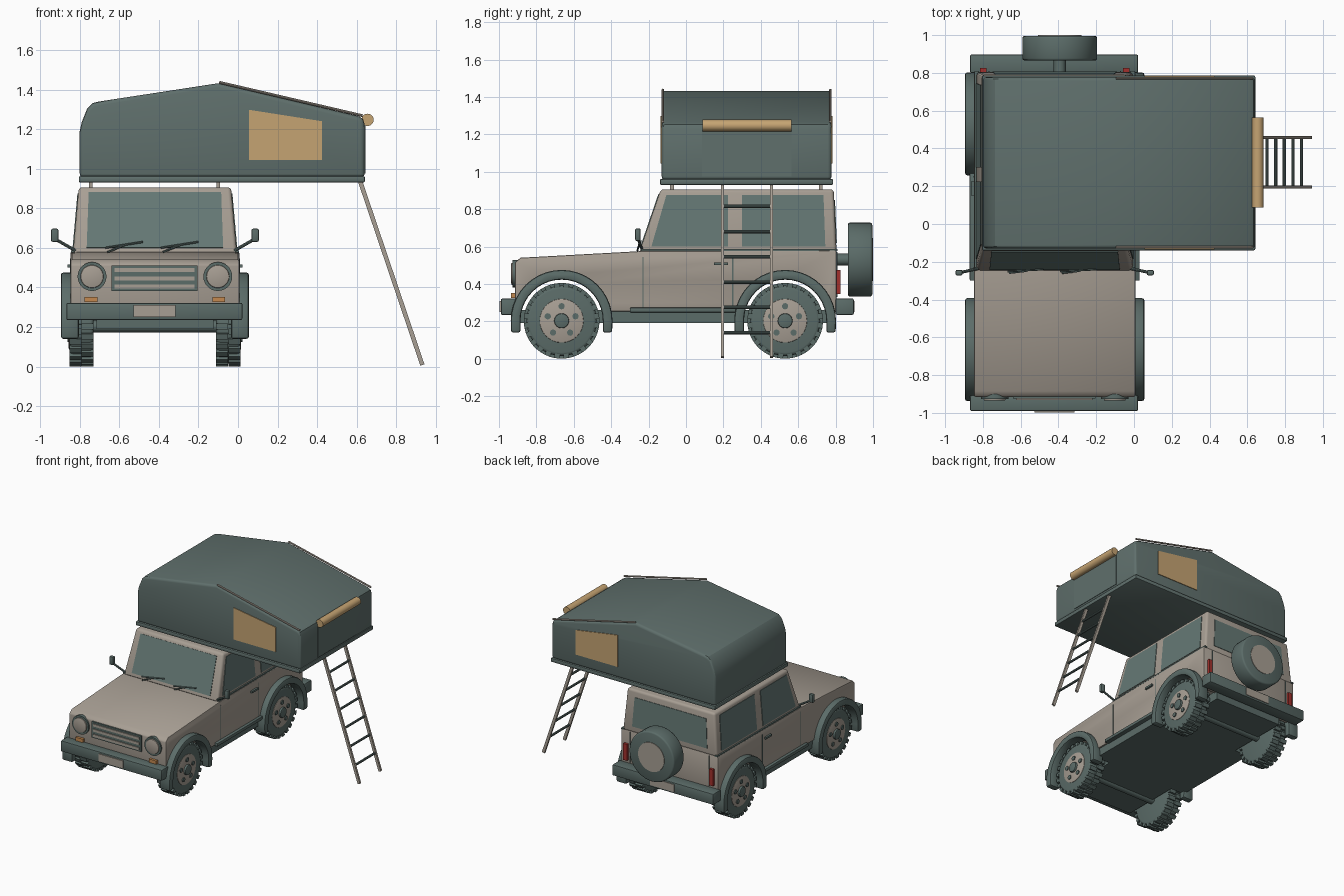
import bpy, bmesh, math
from mathutils import Vector, Matrix

if "Cube" in bpy.data.objects:
    bpy.data.objects.remove(bpy.data.objects["Cube"])

CX = -0.42  # centre line of the car


def mat(name, rgb):
    m = bpy.data.materials.new(name)
    m.diffuse_color = (*rgb, 1)
    m.use_nodes = True
    m.node_tree.nodes["Principled BSDF"].inputs["Base Color"].default_value = m.diffuse_color
    return m


BODY = mat("stone_paint", (0.39, 0.345, 0.295))
DARK = mat("dark_trim", (0.105, 0.15, 0.14))
TENT = mat("tent_shell", (0.115, 0.16, 0.15))
GLASS = mat("glass", (0.13, 0.19, 0.178))
SAND = mat("sand_fabric", (0.56, 0.37, 0.17))
RED = mat("red_lamp", (0.36, 0.03, 0.025))
AMBER = mat("amber_lamp", (0.55, 0.25, 0.08))


def finish(name, bm, m, bevel=0, segs=2, limit=40, smooth=35):
    bmesh.ops.recalc_face_normals(bm, faces=bm.faces)
    if bevel:
        es = [e for e in bm.edges if len(e.link_faces) == 2
              and e.calc_face_angle() > math.radians(limit)]
        bmesh.ops.bevel(bm, geom=es, offset=bevel, segments=segs,
                        profile=0.5, affect='EDGES', clamp_overlap=True)
    me = bpy.data.meshes.new(name)
    bm.to_mesh(me)
    bm.free()
    me.materials.append(m)
    for p in me.polygons:
        p.use_smooth = True
    me.set_sharp_from_angle(angle=math.radians(smooth))
    ob = bpy.data.objects.new(name, me)
    bpy.context.collection.objects.link(ob)
    return ob


def solid(name, pts, vec, m, **kw):
    """Extrude a polygon along a vector."""
    bm = bmesh.new()
    f = bm.faces.new([bm.verts.new(p) for p in pts])
    r = bmesh.ops.extrude_face_region(bm, geom=[f], use_keep_orig=True)
    vs = [g for g in r['geom'] if isinstance(g, bmesh.types.BMVert)]
    bmesh.ops.translate(bm, vec=Vector(vec), verts=vs)
    return finish(name, bm, m, **kw)


def plate(name, pts, m, t=0.008):
    """Thin plate centred on a flat polygon."""
    p = [Vector(q) for q in pts]
    n = (p[1] - p[0]).cross(p[2] - p[0]).normalized()
    return solid(name, [q - n * t / 2 for q in p], n * t, m)


def box(name, x, y, z, m, **kw):
    return solid(name, [(x[0], y[0], z[0]), (x[1], y[0], z[0]), (x[1], y[1], z[0]), (x[0], y[1], z[0])],
                 (0, 0, z[1] - z[0]), m, **kw)


def rod(name, a, b, r, m, sides=12, **kw):
    a, b = Vector(a), Vector(b)
    d = b - a
    bm = bmesh.new()
    mx = Matrix.Translation((a + b) / 2) @ d.to_track_quat('Z', 'Y').to_matrix().to_4x4()
    bmesh.ops.create_cone(bm, cap_ends=True, segments=sides, radius1=r, radius2=r,
                          depth=d.length, matrix=mx)
    return finish(name, bm, m, **kw)


def arc(cy, cz, r, a0, a1, n):
    return [(cy + r * math.cos(math.radians(a0 + (a1 - a0) * i / n)),
             cz + r * math.sin(math.radians(a0 + (a1 - a0) * i / n))) for i in range(n + 1)]


AXLES = {"front": -0.665, "rear": 0.53}
WZ = 0.203

# Lower body with open wheel arches
prof = [(-0.915, 0.25), (-0.915, 0.515), (-0.885, 0.54), (-0.25, 0.575), (0.805, 0.58), (0.805, 0.25)]
for cy in (AXLES["rear"], AXLES["front"]):
    prof += arc(cy, WZ, 0.235, 12, 168, 14)
solid("lower_body", [(CX - 0.427, y, z) for y, z in prof], (0.854, 0, 0), BODY, bevel=0.008)

# Cabin
bm = bmesh.new()
rings = []
for z, y0, y1, h in ((0.57, -0.25, 0.805, 0.415), (0.906, -0.135, 0.79, 0.385)):
    rings.append([bm.verts.new((CX + x, y, z)) for x, y in ((-h, y0), (h, y0), (h, y1), (-h, y1))])
bm.faces.new(rings[0])
bm.faces.new(rings[1])
for i in range(4):
    j = (i + 1) % 4
    bm.faces.new((rings[0][i], rings[0][j], rings[1][j], rings[1][i]))
finish("cabin", bm, BODY, bevel=0.018, segs=3)


def side_x(z):
    return 0.415 - (z - 0.57) * 0.03 / 0.336


def front_y(z):
    return -0.25 + (z - 0.57) * 0.115 / 0.336


def rear_y(z):
    return 0.805 - (z - 0.57) * 0.015 / 0.336


# Windscreen, rear window and wipers
plate("windscreen", [(CX + x, front_y(z), z) for x, z in
                     ((-0.345, 0.6), (0.345, 0.6), (0.335, 0.88), (-0.335, 0.88))], GLASS)
plate("rear_window", [(CX + x, rear_y(z), z) for x, z in
                      ((-0.33, 0.62), (0.33, 0.62), (0.315, 0.85), (-0.315, 0.85))], GLASS)
for x in (-0.67, -0.39):
    rod("wiper_blade", (x, front_y(0.6) - 0.012, 0.6), (x + 0.19, front_y(0.63) - 0.012, 0.63), 0.005, DARK, 6)
    rod("wiper_arm", (x + 0.01, -0.26, 0.578), (x + 0.1, front_y(0.615) - 0.015, 0.615), 0.005, DARK, 6)

# Parts repeated on both sides
for s in (-1, 1):
    def X(d):
        return CX + s * d

    def sx(a, b):
        return sorted((X(a), X(b)))

    for name, pts in (("door_window", ((-0.185, 0.6), (0.225, 0.6), (0.225, 0.875), (-0.105, 0.875))),
                      ("rear_side_window", ((0.3, 0.6), (0.745, 0.6), (0.735, 0.875), (0.3, 0.875)))):
        plate(name, [(X(side_x(z)), y, z) for y, z in pts], GLASS)
    box("belt_trim", sx(0.40, 0.424), (-0.24, 0.81), (0.576, 0.586), DARK)
    for y in (-0.23, 0.25):
        box("door_seam", sx(0.42, 0.429), (y - 0.003, y + 0.003), (0.27, 0.545), DARK)
    box("door_handle", sx(0.42, 0.442), (0.15, 0.225), (0.5, 0.515), DARK)
    box("rocker", sx(0.2, 0.415), (-0.43, 0.30), (0.19, 0.255), DARK)
    box("side_step", sx(0.40, 0.45), (-0.30, 0.28), (0.248, 0.274), DARK, bevel=0.006)

    # Mirror
    rod("mirror_arm", (X(0.40), -0.235, 0.585), (X(0.505), -0.258, 0.645), 0.008, DARK, 8)
    box("mirror", sx(0.488, 0.525), (-0.272, -0.243), (0.63, 0.697), DARK, bevel=0.008)

    # Lamps
    rod("headlight_rim", (X(0.318), -0.90, 0.455), (X(0.318), -0.927, 0.455), 0.073, DARK, 28)
    rod("headlight", (X(0.318), -0.90, 0.455), (X(0.318), -0.935, 0.455), 0.058, BODY, 28, bevel=0.006)
    box("indicator", sx(0.29, 0.355), (-0.935, -0.90), (0.325, 0.352), AMBER)
    box("tail_light", sx(0.362, 0.395), (0.80, 0.826), (0.345, 0.475), RED)
    box("tailgate_seam", sx(0.345, 0.351), (0.80, 0.809), (0.33, 0.57), DARK)

    for end, cy in AXLES.items():
        # Fender flare
        ring = [(cy + 0.27, 0.14)] + arc(cy, WZ, 0.272, 0, 180, 20) + [(cy - 0.27, 0.14), (cy - 0.22, 0.14)]
        ring += arc(cy, WZ, 0.22, 180, 0, 20) + [(cy + 0.22, 0.14)]
        solid(end + "_fender", [(X(0.385), y, z) for y, z in ring], (s * 0.09, 0, 0), DARK, bevel=0.012)

        # Tyre with staggered tread blocks
        rod(end + "_tyre", (X(0.31), cy, WZ), (X(0.432), cy, WZ), 0.188, DARK, 40, bevel=0.018, segs=3)
        bm = bmesh.new()
        for row, off in ((0.34, 0), (0.402, 0.5)):
            for i in range(24):
                rot = Matrix.Rotation((i + off) * math.tau / 24, 4, 'X')
                mx = Matrix.Translation((X(row), cy, WZ)) @ rot @ Matrix.Translation((0, 0, 0.19)) \
                    @ Matrix.Diagonal((0.06, 0.03, 0.024, 1))
                bmesh.ops.create_cube(bm, size=1, matrix=mx)
        finish(end + "_tread", bm, DARK)

        # Rim, cap and wheel nuts
        rod(end + "_rim", (X(0.40), cy, WZ), (X(0.436), cy, WZ), 0.118, BODY, 32, bevel=0.006)
        rod(end + "_hub_cap", (X(0.42), cy, WZ), (X(0.452), cy, WZ), 0.04, DARK, 16, bevel=0.006)
        for i in range(5):
            a = math.radians(90 + 72 * i)
            y, z = cy + 0.078 * math.cos(a), WZ + 0.078 * math.sin(a)
            rod(end + "_wheel_nut", (X(0.42), y, z), (X(0.443), y, z), 0.017, DARK, 10)

# Floor, axles and bumpers
box("floor", (CX - 0.295, CX + 0.295), (-0.90, 0.795), (0.19, 0.26), DARK)
for cy in AXLES.values():
    rod("axle", (CX - 0.33, cy, WZ), (CX + 0.33, cy, WZ), 0.03, DARK)
box("front_bumper", (-0.868, 0.022), (-0.99, -0.90), (0.235, 0.322), DARK, bevel=0.008)
box("rear_bumper", (-0.868, 0.022), (0.80, 0.897), (0.235, 0.322), DARK, bevel=0.008)
box("front_plate", (-0.527, -0.315), (-0.998, -0.985), (0.25, 0.31), BODY)
box("rear_plate", (-0.527, -0.315), (0.89, 0.902), (0.25, 0.31), BODY)

# Grille
box("grille", (-0.64, -0.205), (-0.925, -0.90), (0.383, 0.51), DARK)
for z in (0.405, 0.446, 0.487):
    box("grille_bar", (-0.625, -0.22), (-0.932, -0.92), (z - 0.01, z + 0.01), BODY)

# Spare wheel
SX = -0.393
rod("spare_mount", (SX, 0.79, 0.53), (SX, 0.88, 0.53), 0.032, DARK)
rod("spare_wheel", (SX, 0.865, 0.53), (SX, 0.996, 0.53), 0.198, DARK, 40, bevel=0.012, smooth=100)
rod("spare_cover", (SX, 0.99, 0.53), (SX, 1.0, 0.53), 0.115, BODY, 32)

# Roof rack feet and tent base
for x in (-0.745, -0.10):
    for y in (-0.075, 0.72):
        box("rack_foot", (x - 0.009, x + 0.009), (y - 0.01, y + 0.01), (0.89, 0.94), BODY)
box("tent_base", (-0.805, 0.642), (-0.14, 0.787), (0.93, 0.962), TENT, bevel=0.008)

# Tent shell
shell = [(-0.80, 0.955), (-0.80, 1.19), (-0.79, 1.235), (-0.762, 1.305), (-0.735, 1.332), (-0.70, 1.34),
         (-0.10, 1.432), (0.61, 1.265), (0.632, 1.252), (0.64, 1.225), (0.64, 0.955)]
solid("tent_shell", [(x, -0.13, z) for x, z in shell], (0, 0.908, 0), TENT, bevel=0.02, segs=3, limit=60, smooth=30)

# Tent windows and awning poles
for y, yp in ((-0.131, -0.124), (0.779, 0.772)):
    plate("tent_window", [(x, y, z) for x, z in ((0.055, 1.045), (0.425, 1.045), (0.425, 1.24), (0.055, 1.298))], SAND)
    rod("awning_pole", (-0.095, yp, 1.437), (0.63, yp, 1.268), 0.007, BODY, 8)

# Tent door with rolled flap
plate("tent_door", [(0.64, y, z) for y, z in ((0.085, 0.975), (0.565, 0.975), (0.565, 1.22), (0.085, 1.22))], TENT)
rod("rolled_flap", (0.655, 0.088, 1.247), (0.655, 0.565, 1.247), 0.031, SAND, 20)

# Ladder
top, foot = Vector((0.618, 0, 0.935)), Vector((0.932, 0, 0.008))
side = (foot - top).cross(Vector((0, 1, 0))).normalized() * 0.011
for y in (0.195, 0.457):
    o = Vector((0, y - 0.008, 0))
    solid("ladder_rail", [top + o - side, top + o + side, foot + o + side, foot + o - side], (0, 0.016, 0), BODY)
for i in range(6):
    z = 0.815 - 0.135 * i
    x = top.x + (top.z - z) / (top.z - foot.z) * (foot.x - top.x)
    rod("ladder_rung", (x, 0.195, z), (x, 0.457, z), 0.009, DARK, 10)
